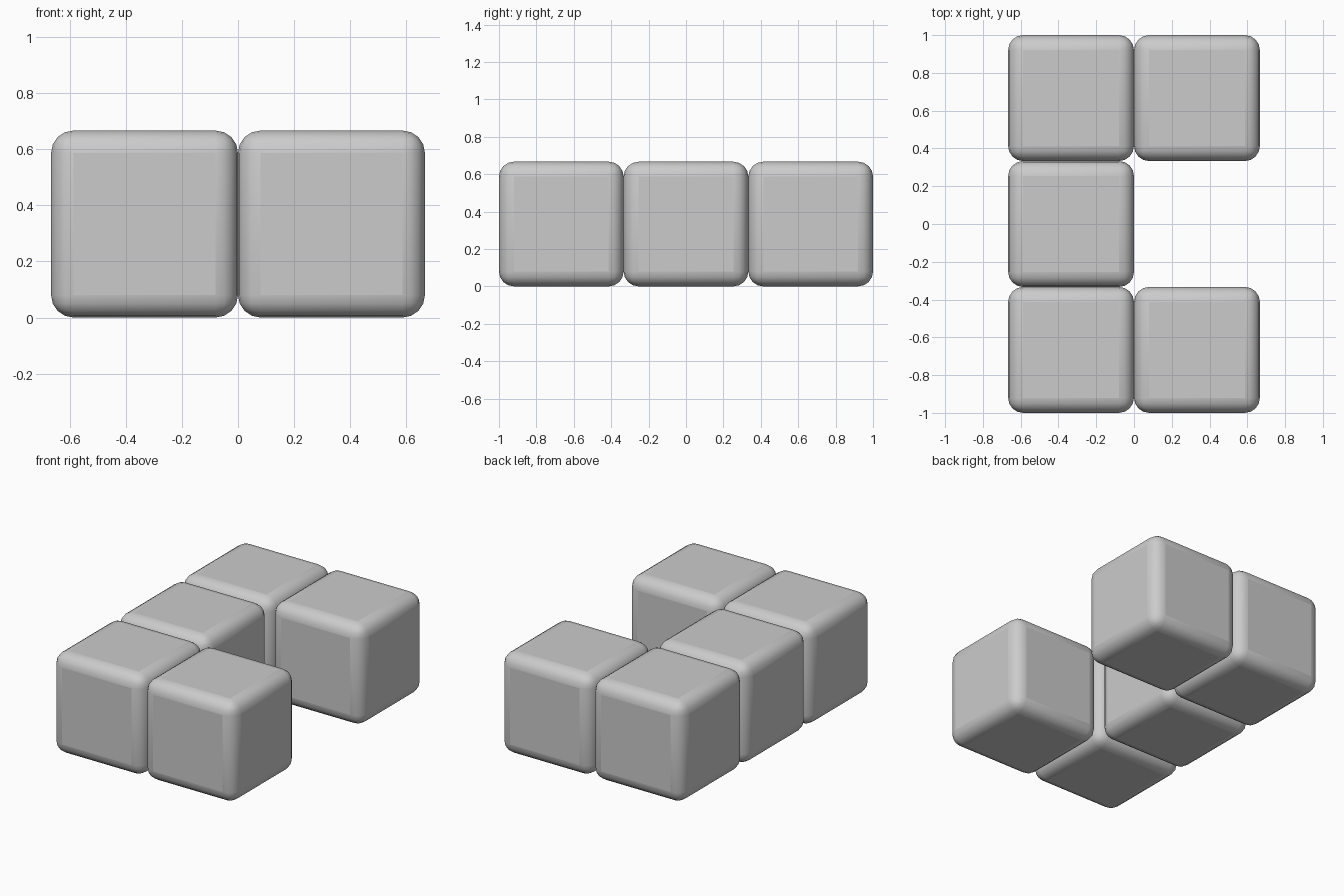
import bpy

if "Cube" in bpy.data.objects:
    bpy.data.objects.remove(bpy.data.objects["Cube"])

SIZE = 2 / 3      # edge of one block
BEVEL = 0.08      # edge rounding


def block(name, x, y):
    bpy.ops.mesh.primitive_cube_add(size=SIZE, location=(x, y, SIZE / 2))
    obj = bpy.context.object
    obj.name = name
    bev = obj.modifiers.new("rounded_edges", "BEVEL")
    bev.width = BEVEL
    bev.segments = 4
    bpy.ops.object.shade_smooth_by_angle()
    return obj


# Spine of three blocks along the left side
for name, row in (("front", -1), ("middle", 0), ("back", 1)):
    block(name + "_left_block", -SIZE / 2, row * SIZE)

# Two arms pointing right, forming a U
for name, row in (("front", -1), ("back", 1)):
    block(name + "_right_block", SIZE / 2, row * SIZE)
